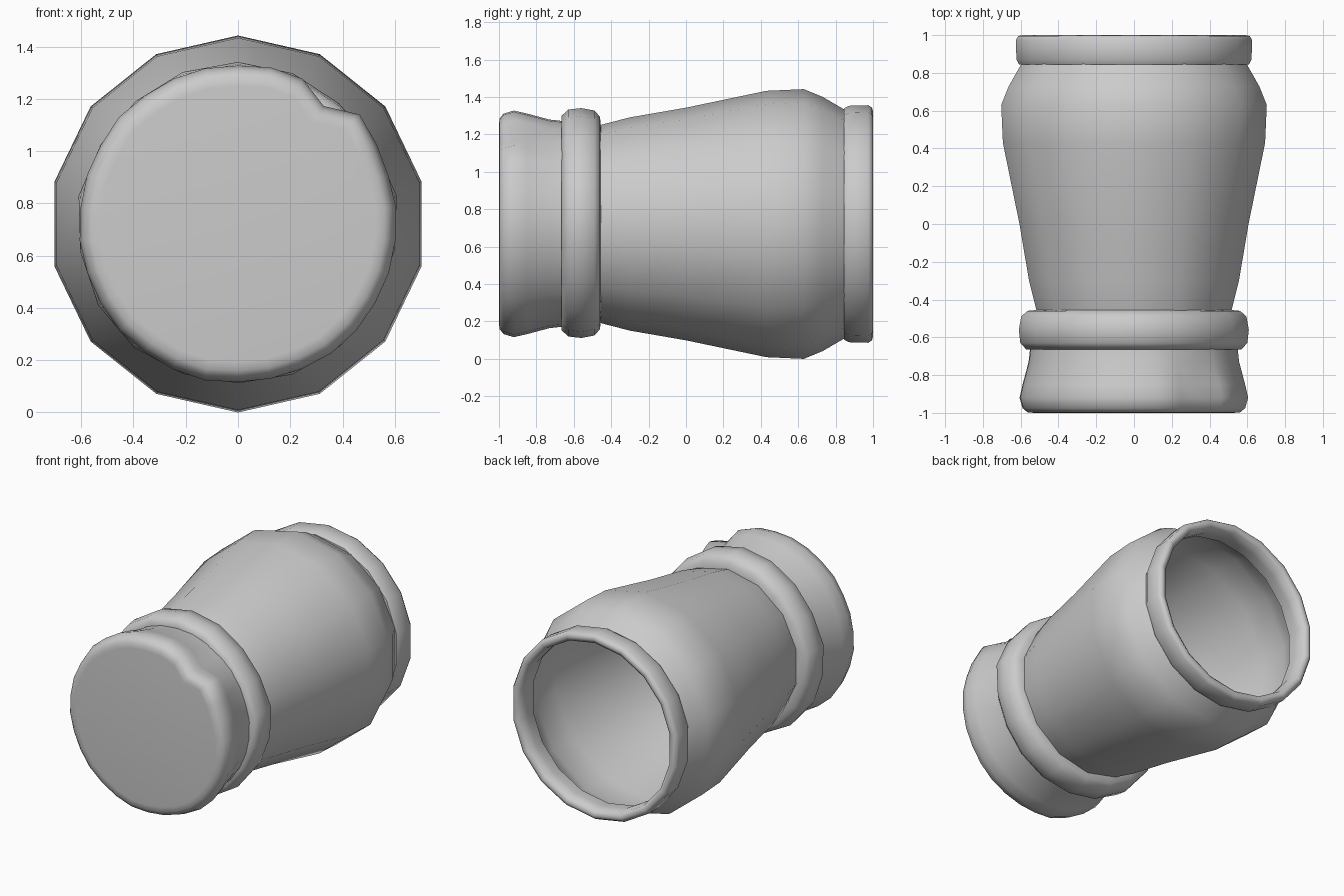
import bpy, bmesh, math, random

if "Cube" in bpy.data.objects:
    bpy.data.objects.remove(bpy.data.objects["Cube"])

random.seed(4)
AXIS_Z = 0.721


def lathe(name, profile, sides, wobble=0.0, cap=False, shape=None, loop=False):
    """Revolve (y, radius) points about the horizontal axis, first point at the front."""
    bm = bmesh.new()
    rings = []
    offsets = [random.uniform(-wobble, wobble) for _ in range(sides)]
    for y, r in profile:
        ring = []
        for i in range(sides):
            a = math.pi / 2 + 2 * math.pi * i / sides
            rr = r + offsets[i]
            if shape:
                rr += shape(math.degrees(a) % 360, y, r)
            ring.append(bm.verts.new((rr * math.cos(a), y, AXIS_Z + rr * math.sin(a))))
        rings.append(ring)
    pairs = list(zip(rings, rings[1:]))
    if loop:
        pairs.append((rings[-1], rings[0]))
    for a, b in pairs:
        for i in range(sides):
            j = (i + 1) % sides
            bm.faces.new((a[i], a[j], b[j], b[i]))
    if cap:
        bm.faces.new(rings[0])
    bmesh.ops.recalc_face_normals(bm, faces=bm.faces)
    mesh = bpy.data.meshes.new(name)
    bm.to_mesh(mesh)
    bm.free()
    obj = bpy.data.objects.new(name, mesh)
    bpy.context.collection.objects.link(obj)
    bpy.ops.object.select_all(action='DESELECT')
    obj.select_set(True)
    bpy.context.view_layer.objects.active = obj
    bpy.ops.object.shade_smooth_by_angle(angle=math.radians(60))
    return obj


def crease(angle, y, r):
    """Fold on the upper right of the front pad, fading toward its rear."""
    fade = max(0.0, min(1.0, (-0.68 - y) / 0.2))
    dent = -0.055 * math.exp(-((angle - 53) / 7) ** 2)
    bulge = 0.025 * math.exp(-((angle - 39) / 6) ** 2)
    return fade * (dent + bulge)


# Flared open barrel
lathe("barrel", [(-0.47, 0.525), (-0.455, 0.53), (-0.3, 0.57), (0.0, 0.622),
                 (0.43, 0.712), (0.63, 0.721), (0.73, 0.68), (0.85, 0.61)], 14)

# Rolled lip around the rear opening
lathe("rear_lip", [(0.845, 0.575), (0.845, 0.618), (0.87, 0.632), (0.975, 0.635),
                   (0.995, 0.622), (1.0, 0.6), (0.985, 0.575), (0.92, 0.565)],
      18, loop=True)

# Bulging collar between barrel and front pad
lathe("collar", [(-0.655, 0.52), (-0.665, 0.57), (-0.63, 0.603), (-0.56, 0.611),
                 (-0.49, 0.598), (-0.46, 0.565), (-0.455, 0.515)], 18, wobble=0.01)

# Closed, softly rounded front pad with a fold
lathe("front_pad", [(-1.0, 0.53), (-0.997, 0.565), (-0.975, 0.592), (-0.92, 0.608),
                    (-0.85, 0.592), (-0.73, 0.56), (-0.64, 0.55)],
      30, wobble=0.004, cap=True, shape=crease)
